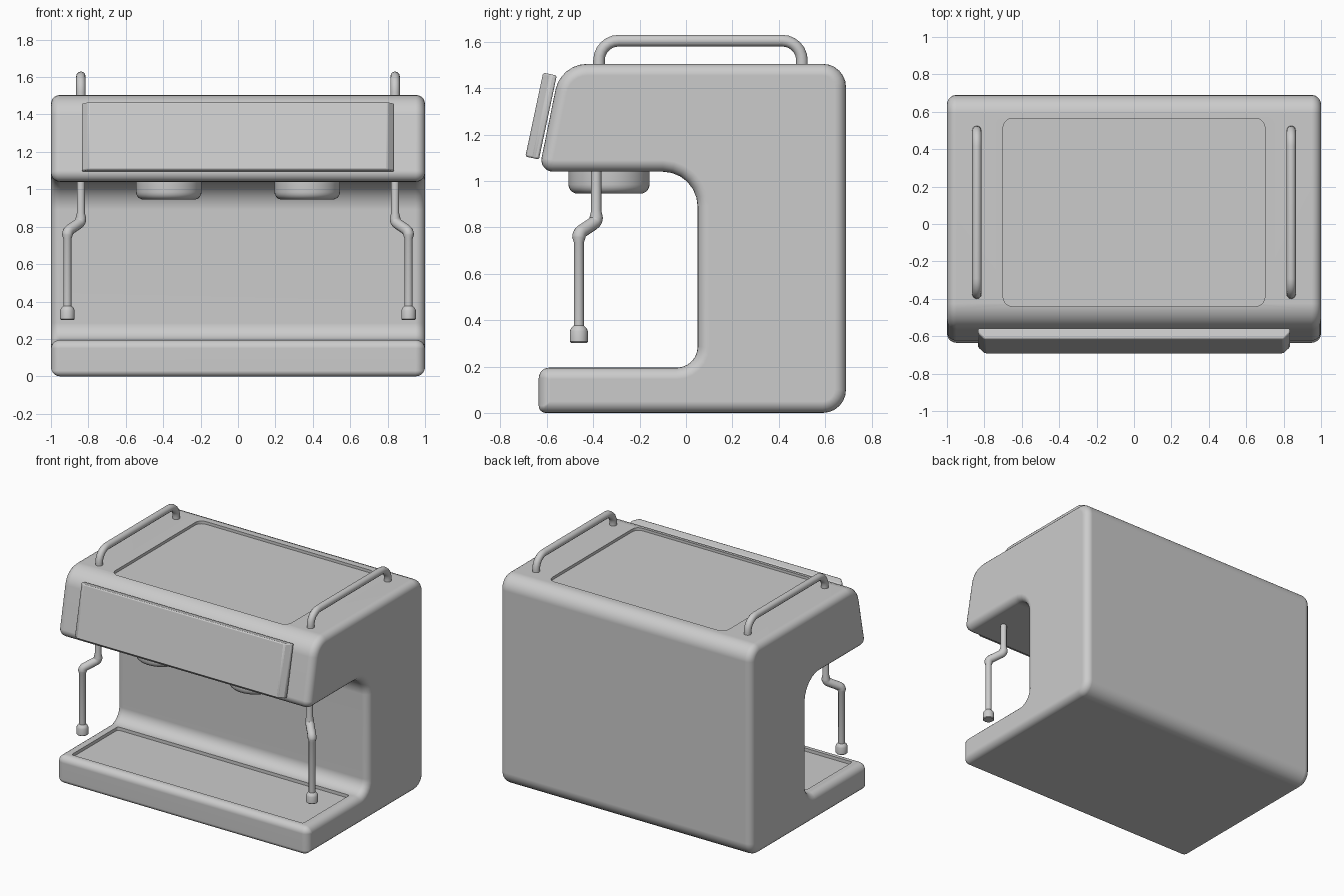
import bpy, bmesh, math
from mathutils import Vector

if "Cube" in bpy.data.objects:
    bpy.data.objects.remove(bpy.data.objects["Cube"])


def finish(bm, name, angle=35):
    bmesh.ops.recalc_face_normals(bm, faces=bm.faces[:])
    mesh = bpy.data.meshes.new(name)
    bm.to_mesh(mesh)
    bm.free()
    ob = bpy.data.objects.new(name, mesh)
    bpy.context.collection.objects.link(ob)
    activate(ob)
    bpy.ops.object.shade_smooth_by_angle(angle=math.radians(angle))
    return ob


def activate(ob):
    bpy.ops.object.select_all(action='DESELECT')
    ob.select_set(True)
    bpy.context.view_layer.objects.active = ob


def arc(a, p, b, r, n):
    """Rounded corner at p between neighbours a and b."""
    u, v = (a - p).normalized(), (b - p).normalized()
    h = u.angle(v) / 2
    mid = (u + v).normalized()
    c = p + mid * (r / math.sin(h))
    side = (v - u).normalized()
    sweep = math.pi / 2 - h
    return [c + r * (side * math.sin(t) - mid * math.cos(t))
            for t in (sweep * (2 * i / n - 1) for i in range(n + 1))]


def rounded_box(name, lo, hi, r):
    bm = bmesh.new()
    bmesh.ops.create_cube(bm, size=1)
    for v in bm.verts:
        v.co = Vector([lo[i] if v.co[i] < 0 else hi[i] for i in range(3)])
    up = [e for e in bm.edges if abs(e.verts[0].co.z - e.verts[1].co.z) > 1e-5]
    bmesh.ops.bevel(bm, geom=up, offset=r, segments=5, profile=0.5, affect='EDGES')
    return finish(bm, name)


def tube(name, pts, radius, bend, thick=()):
    pts = [Vector(p) for p in pts]
    path = [(pts[0], 1)]
    for i in range(1, len(pts) - 1):
        w = 1.3 if i in thick else 1
        path += [(q, w) for q in arc(pts[i - 1], pts[i], pts[i + 1], bend, 6)]
    path.append((pts[-1], 1))
    if thick:  # keep the straight ends slim right up to the joints
        path.insert(1, (path[1][0].lerp(pts[0], 0.12), 1))
        path.insert(-1, (path[-2][0].lerp(pts[-1], 0.05), 1))
    cu = bpy.data.curves.new(name, 'CURVE')
    cu.dimensions = '3D'
    cu.bevel_depth, cu.bevel_resolution, cu.use_fill_caps = radius, 4, True
    sp = cu.splines.new('POLY')
    sp.points.add(len(path) - 1)
    for pt, (co, w) in zip(sp.points, path):
        pt.co, pt.radius = (*co, 1), w
    ob = bpy.data.objects.new(name, cu)
    bpy.context.collection.objects.link(ob)
    activate(ob)
    bpy.ops.object.convert(target='MESH')
    bpy.ops.object.shade_smooth_by_angle(angle=math.radians(40))
    return ob


def turned(name, x, y, profile, n=48):
    """Solid of revolution about a vertical axis from (radius, z) points."""
    bm = bmesh.new()
    rings = [[bm.verts.new((x + r * math.cos(2 * math.pi * i / n),
                            y + r * math.sin(2 * math.pi * i / n), z)) for i in range(n)]
             for r, z in profile]
    for a, b in zip(rings, rings[1:]):
        for i in range(n):
            bm.faces.new((a[i], a[i - 1], b[i - 1], b[i]))
    bm.faces.new(rings[0])
    bm.faces.new(rings[-1])
    return finish(bm, name)


# Body: C-shaped side profile (y, z, corner radius), rounded towards both sides
PROFILE = [(-.635, 0, .03), (.69, 0, .1), (.69, 1.505, .1), (-.54, 1.505, .14),
           (-.635, 1.04, .05), (.05, 1.04, .15), (.05, .195, .09), (-.635, .195, .045)]


def profile_inset(d):
    P = [Vector((0, y, z)) for y, z, r in PROFILE]
    n = len(P)
    corners = []
    for i in range(n):
        e1, e2 = (P[i] - P[i - 1]).normalized(), (P[(i + 1) % n] - P[i]).normalized()
        n1, n2 = Vector((0, -e1.z, e1.y)), Vector((0, -e2.z, e2.y))
        convex = e1.cross(e2).x > 0
        r = PROFILE[i][2]
        corners.append((P[i] + (n1 + n2) * (d / (1 + n1.dot(n2))),
                        max(r - d, .004) if convex else r + d))
    out = []
    for i in range(n):
        out += arc(corners[i - 1][0], corners[i][0], corners[(i + 1) % n][0], corners[i][1], 6)
    return out


EDGE, STEPS = .05, 5
half = [(1 - EDGE + EDGE * math.sin(a), EDGE * (1 - math.cos(a)))
        for a in (math.pi / 2 * k / STEPS for k in range(STEPS + 1))]
bm = bmesh.new()
rings = []
for x, d in [(-x, d) for x, d in reversed(half)] + half:
    rings.append([bm.verts.new((x, p.y, p.z)) for p in profile_inset(d)])
for a, b in zip(rings, rings[1:]):
    for i in range(len(a)):
        bm.faces.new((a[i - 1], a[i], b[i], b[i - 1]))
bm.faces.new(rings[0])
bm.faces.new(rings[-1])
body = finish(bm, "body")

# Recesses in the cup shelf on top and the drip tray
for name, lo, hi, r in (("cup_shelf_cutter", (-.70, -.44, 1.485), (.70, .565, 1.7), .05),
                        ("drip_tray_cutter", (-.92, -.575, .172), (.92, -.05, .3), .015)):
    cutter = rounded_box(name, lo, hi, r)
    cutter.hide_render = True
    mod = body.modifiers.new(name, 'BOOLEAN')
    mod.operation, mod.solver, mod.object = 'DIFFERENCE', 'EXACT', cutter
    activate(body)
    bpy.ops.object.modifier_apply(modifier=mod.name)
    bpy.data.objects.remove(cutter)
activate(body)
bpy.ops.object.shade_smooth_by_angle(angle=math.radians(35))
body.modifiers.new("even_shading", 'WEIGHTED_NORMAL').keep_sharp = True

# Tilted front panel with chamfered ends
bm = bmesh.new()
bmesh.ops.create_cube(bm, size=1)
for v in bm.verts:
    v.co = Vector((v.co.x * 1.67, v.co.y * .06, v.co.z * .37))
ends = [e for e in bm.edges if all(v.co.y < 0 for v in e.verts)
        and abs(e.verts[0].co.x - e.verts[1].co.x) < 1e-5]
ends = [e for e in ends if abs(e.verts[0].co.z - e.verts[1].co.z) > 1e-5]
bmesh.ops.bevel(bm, geom=ends, offset=.035, segments=1, affect='EDGES')
panel = finish(bm, "front_panel")
panel.location = (0, -.625, 1.28)
panel.rotation_euler.x = math.radians(-12)
bev = panel.modifiers.new("soft_edges", 'BEVEL')
bev.width, bev.segments = .008, 2

for s, side in ((-1, "left"), (1, "right")):
    # Brew heads
    low = [(.175 - .04 + .04 * math.sin(a), .985 - .04 * math.cos(a))
           for a in (math.pi / 2 * k / 5 for k in range(6))]
    turned(side + "_brew_head", s * .37, -.332, low + [(.175, 1.06)])
    # Top rails
    x = s * .84
    tube(side + "_top_rail", [(x, -.375, 1.48), (x, -.375, 1.605), (x, .5, 1.605), (x, .5, 1.48)],
         .025, .085)
    # Steam wands with nozzles
    tube(side + "_steam_wand", [(x, -.387, 1.08), (x, -.387, .825), (s * .912, -.462, .775),
                                (s * .912, -.462, .35)], .022, .03, thick=(1, 2))
    turned(side + "_steam_nozzle", s * .912, -.462,
           [(.034, .302), (.039, .307), (.039, .352), (.034, .364), (.022, .376)], 20)
